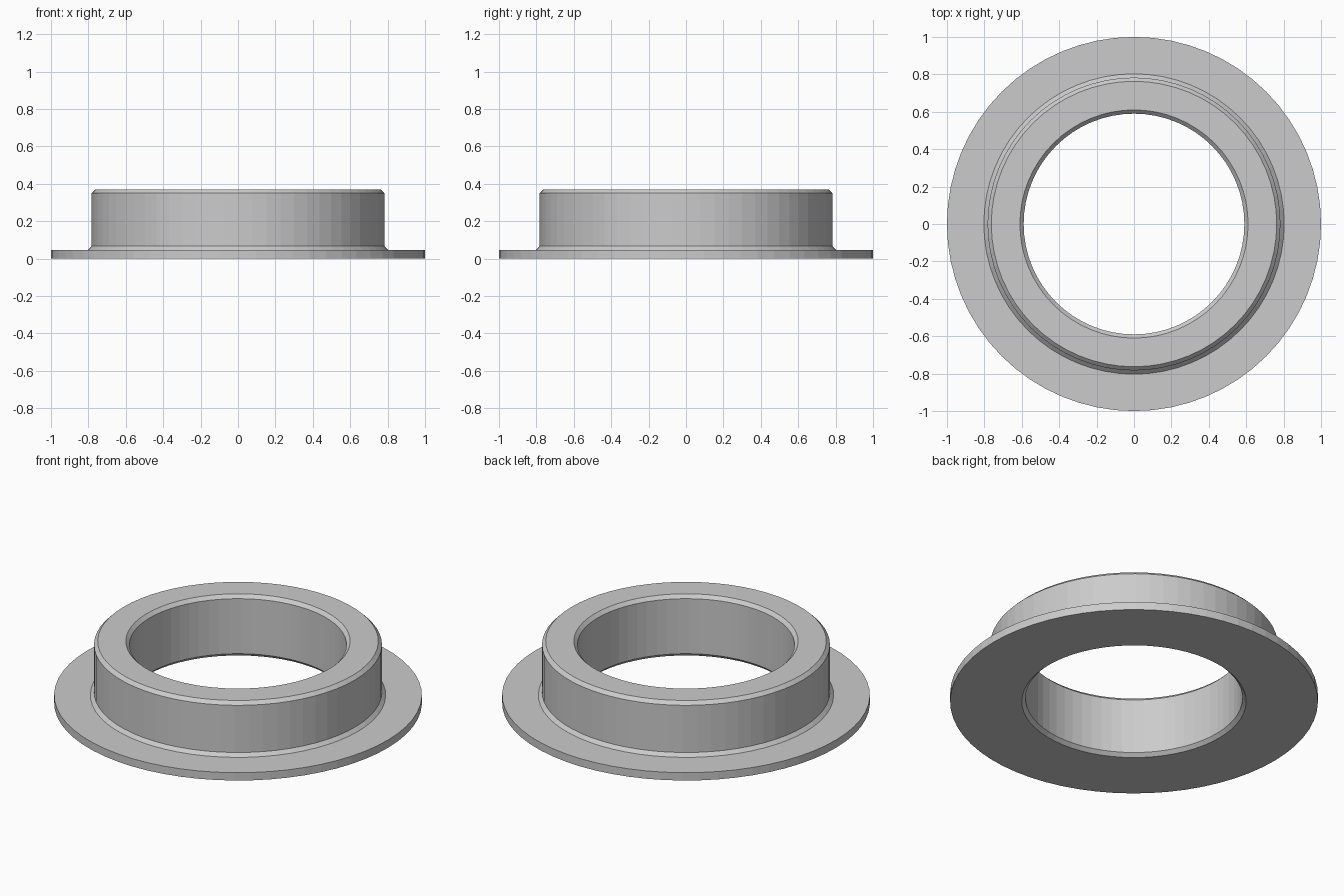
import bpy, bmesh, math

SEGMENTS = 64

cube = bpy.data.objects.get("Cube")
if cube:
    bpy.data.objects.remove(cube, do_unlink=True)


def make_material(name, color):
    mat = bpy.data.materials.new(name)
    mat.use_nodes = True
    mat.diffuse_color = color
    mat.node_tree.nodes["Principled BSDF"].inputs["Base Color"].default_value = color
    return mat


def lathe_ring(name, profile, mat):
    """Revolve a closed (radius, height) profile about the z axis."""
    bm = bmesh.new()
    rings = []
    for i in range(SEGMENTS):
        a = 2 * math.pi * i / SEGMENTS
        rings.append([bm.verts.new((r * math.cos(a), r * math.sin(a), z)) for r, z in profile])
    n = len(profile)
    for i, ring in enumerate(rings):
        after = rings[(i + 1) % SEGMENTS]
        for j in range(n):
            k = (j + 1) % n
            bm.faces.new((ring[j], after[j], after[k], ring[k]))
    bmesh.ops.recalc_face_normals(bm, faces=bm.faces)
    mesh = bpy.data.meshes.new(name)
    bm.to_mesh(mesh)
    bm.free()
    mesh.materials.append(mat)
    obj = bpy.data.objects.new(name, mesh)
    bpy.context.collection.objects.link(obj)
    return obj


# Dimensions of the flange, collar, bore and their bevels
flange, collar, bore = 1.0, 0.783, 0.59
thickness, height, bevel = 0.047, 0.37, 0.02

profile = [
    (bore + bevel, 0), (flange, 0), (flange, thickness),      # flange
    (collar + bevel, thickness), (collar, thickness + bevel),  # sloped foot
    (collar, height - bevel), (collar - bevel, height),        # collar
    (bore + bevel, height), (bore, height - bevel),            # bore
    (bore, bevel),
]
grey = make_material("light_grey", (0.6, 0.6, 0.6, 1))
lathe_ring("flanged_bushing", profile, grey)
